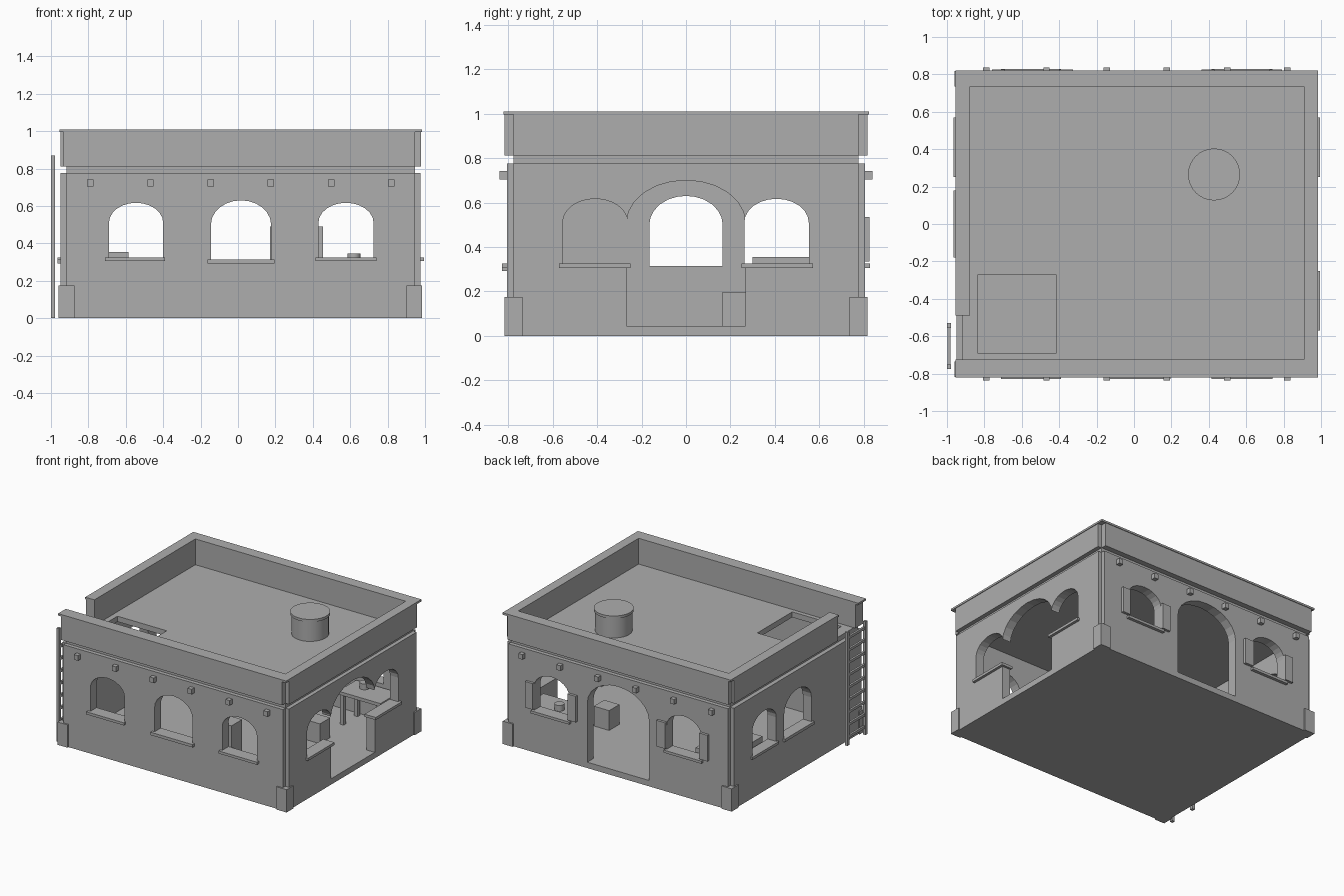
import bpy, bmesh, math

if "Cube" in bpy.data.objects:
    bpy.data.objects.remove(bpy.data.objects["Cube"])

mat = bpy.data.materials.new("plaster_grey")
mat.diffuse_color = (0.42, 0.42, 0.42, 1)
mat.use_nodes = True
mat.node_tree.nodes["Principled BSDF"].inputs["Base Color"].default_value = mat.diffuse_color


def finish(name, bm):
    bmesh.ops.recalc_face_normals(bm, faces=bm.faces)
    me = bpy.data.meshes.new(name)
    bm.to_mesh(me)
    bm.free()
    me.materials.append(mat)
    ob = bpy.data.objects.new(name, me)
    bpy.context.collection.objects.link(ob)
    return ob


def boxes(name, *specs):
    """One object made of boxes, each given as x0, x1, y0, y1, z0, z1."""
    bm = bmesh.new()
    for x0, x1, y0, y1, z0, z1 in specs:
        vs = bmesh.ops.create_cube(bm, size=1)["verts"]
        for v in vs:
            v.co = ((x0 + x1) / 2 + v.co.x * (x1 - x0),
                    (y0 + y1) / 2 + v.co.y * (y1 - y0),
                    (z0 + z1) / 2 + v.co.z * (z1 - z0))
    return finish(name, bm)


def cylinder(name, x, y, r, z0, z1, sides=32):
    bpy.ops.mesh.primitive_cylinder_add(vertices=sides, radius=r, depth=z1 - z0,
                                        location=(x, y, (z0 + z1) / 2))
    ob = bpy.context.object
    ob.name = name
    ob.data.materials.append(mat)
    bpy.ops.object.shade_smooth_by_angle(angle=math.radians(30))


def cut(ob, cutter):
    mod = ob.modifiers.new("opening", "BOOLEAN")
    mod.object, mod.operation, mod.solver = cutter, "DIFFERENCE", "EXACT"
    cutter.hide_render = True
    cutter.hide_set(True)


def arch_cutter(axis, a0, a1, z0, spring, top, p0, p1):
    """Arched prism: a0..a1 along the wall, p0..p1 through it."""
    mid, half, n = (a0 + a1) / 2, (a1 - a0) / 2, 12
    pts = [(a0, z0), (a1, z0)]
    for i in range(n + 1):
        t = math.pi * i / n
        pts.append((mid + half * math.cos(t), spring + (top - spring) * math.sin(t)))
    bm = bmesh.new()
    rings = []
    for p in (p0, p1):
        rings.append([bm.verts.new((a, p, z) if axis == "x" else (p, a, z)) for a, z in pts])
        bm.faces.new(rings[-1])
    for i in range(len(pts)):
        j = (i + 1) % len(pts)
        bm.faces.new((rings[0][i], rings[0][j], rings[1][j], rings[1][i]))
    return finish("opening_cutter", bm)


# Floor and corner blocks
X0, X1, Y = -0.95, 0.975, 0.805
boxes("floor", (X0, X1, -Y, Y, 0, 0.045))
for sx, (a, b) in (("left", (-0.96, -0.875)), ("right", (0.90, 0.985))):
    boxes("corner_block_front_" + sx, (a, b, -0.817, -0.735, 0, 0.175))
    boxes("corner_block_back_" + sx, (a, b, 0.735, 0.817, 0, 0.175))

# Walls with notched corners
WZ = (0.045, 0.775)
front = boxes("front_wall", (-0.92, 0.945, -Y, -0.73, *WZ))
back = boxes("back_wall", (-0.92, 0.945, 0.73, Y, *WZ))
left = boxes("left_wall", (X0, -0.877, -0.775, 0.775, *WZ))
right = boxes("right_wall", (0.905, X1, -0.775, 0.775, *WZ))

# Arched openings: wall, axis, from, to, bottom, spring, top, through range
small = (0.325, 0.51, 0.617)
middle = (0.313, 0.50, 0.63)
F, B, L, R = (-0.9, -0.6), (0.6, 0.9), (-1.1, -0.8), (0.8, 1.1)
for wall, axis, a0, a1, zs, through in (
        (front, "x", -0.69, -0.40, small, F),
        (front, "x", -0.145, 0.177, middle, F),
        (front, "x", 0.43, 0.725, small, F),
        (back, "x", -0.69, -0.40, small, B),
        (back, "x", -0.25, 0.275, (0.04, 0.50, 0.695), B),
        (back, "x", 0.43, 0.725, small, B),
        (left, "y", -0.165, 0.165, middle, L),
        (left, "y", 0.262, 0.552, small, L),
        (right, "y", -0.267, 0.267, (0.04, 0.51, 0.70), R),
        (right, "y", 0.262, 0.552, small, R),
        (right, "y", -0.555, -0.262, small, R)):
    cut(wall, arch_cutter(axis, a0, a1, *zs, *through))

# Window sills
for a, b in ((-0.71, -0.39), (0.415, 0.74)):
    boxes("front_sill", (a, b, -0.828, -0.73, 0.305, 0.325))
    boxes("back_sill", (a, b, 0.73, 0.828, 0.305, 0.325))
boxes("front_middle_sill", (-0.163, 0.195, -0.828, -0.73, 0.292, 0.314))
boxes("left_middle_sill", (-0.966, -0.877, -0.18, 0.18, 0.292, 0.314))
boxes("left_sill", (-0.966, -0.877, 0.25, 0.57, 0.305, 0.325))
boxes("right_sill_back", (0.90, 0.995, 0.25, 0.57, 0.305, 0.325))
boxes("right_sill_front", (0.90, 0.995, -0.57, -0.25, 0.305, 0.325))

# Open shutters on the back windows
for a, b in ((-0.76, -0.69), (-0.40, -0.325), (0.36, 0.43), (0.725, 0.79)):
    boxes("shutter", (a, b, 0.80, 0.825, 0.335, 0.535))

# Beam ends
for i in range(6):
    x = -0.79 + i * 0.322
    for s in (-1, 1):
        y0, y1 = sorted((s * 0.79, s * 0.838))
        boxes("beam_end", (x - 0.017, x + 0.017, y0, y1, 0.703, 0.742))

# Roof slab with hatch
roof = boxes("roof", (-0.917, 0.945, -0.775, 0.775, 0.77, 0.812))
cut(roof, boxes("hatch_cutter", (-0.835, -0.417, -0.693, -0.27, 0.6, 1.0)))

# Parapet with a gap above the ladder, and its thin cap
PZ, CZ = (0.812, 0.995), (0.995, 1.01)
boxes("parapet_front", (-0.932, 0.945, -0.815, -0.725, *PZ))
boxes("parapet_back", (-0.932, 0.945, 0.735, 0.817, *PZ))
boxes("parapet_left", (-0.95, -0.877, -0.49, 0.775, *PZ))
boxes("parapet_right", (0.91, 0.978, -0.775, 0.775, *PZ))
boxes("parapet_cap", (-0.955, 0.983, -0.82, -0.725, *CZ), (-0.955, 0.983, 0.735, 0.822, *CZ),
      (-0.955, -0.877, -0.49, 0.735, *CZ), (0.91, 0.983, -0.725, 0.735, *CZ))

# Roof vent
cylinder("vent", 0.428, 0.265, 0.13, 0.81, 0.965)
cylinder("vent_lid", 0.428, 0.265, 0.139, 0.965, 0.985)

# Ladder
boxes("ladder_rails", *[(-1.0, -0.978, y, y + 0.025, 0, 0.87) for y in (-0.775, -0.555)])
boxes("ladder_rungs", *[(-0.996, -0.98, -0.76, -0.54, z, z + 0.02)
                        for z in (0.05 + i * 0.095 for i in range(9))])

# Furniture inside
boxes("table", (0.50, 0.86, 0.50, 0.72, 0.275, 0.30),
      *[(x, x + 0.03, y, y + 0.03, 0.045, 0.275) for x in (0.51, 0.82) for y in (0.51, 0.68)])
cylinder("pot", 0.62, 0.65, 0.035, 0.30, 0.345, 16)
boxes("cupboard", (0.17, 0.455, -0.73, -0.60, 0.045, 0.49))
boxes("counter", (-0.86, -0.585, 0.30, 0.72, 0.045, 0.355))
boxes("stool", (0.45, 0.58, 0.165, 0.29, 0.045, 0.197))
